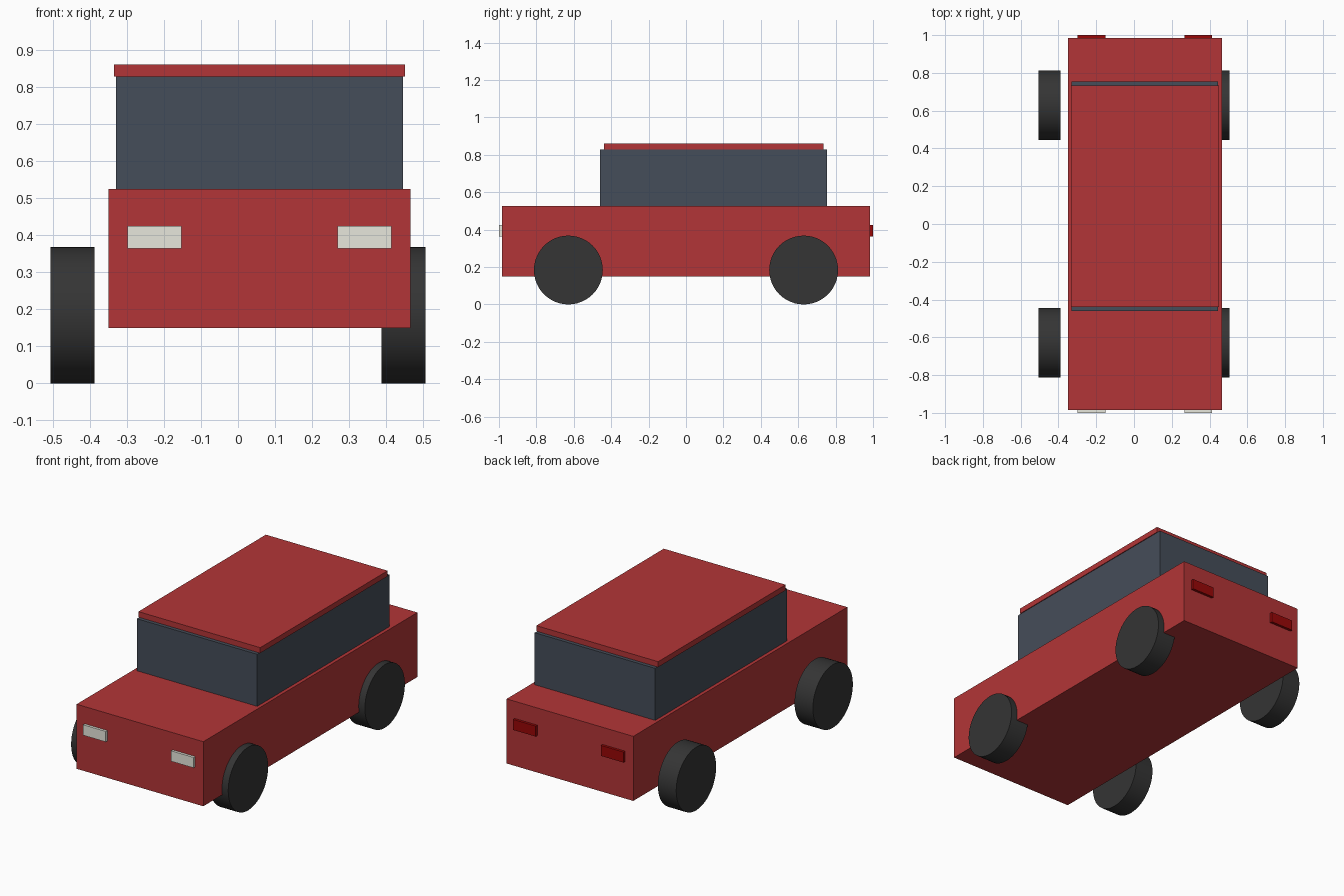
import bpy
import math

if "Cube" in bpy.data.objects:
    bpy.data.objects.remove(bpy.data.objects["Cube"])


def material(name, rgb):
    m = bpy.data.materials.new(name)
    m.diffuse_color = (*rgb, 1.0)
    m.use_nodes = True
    m.node_tree.nodes["Principled BSDF"].inputs["Base Color"].default_value = m.diffuse_color
    return m


PAINT = material("red_paint", (0.45, 0.036, 0.038))
GLASS = material("dark_glass", (0.06, 0.075, 0.1))
RUBBER = material("rubber", (0.035, 0.035, 0.035))
WHITE = material("headlight_white", (0.8, 0.8, 0.72))
RED = material("taillight_red", (0.32, 0.002, 0.002))


def box(name, x, y, z, mat):
    """Box spanning the given (min, max) ranges."""
    spans = (x, y, z)
    bpy.ops.mesh.primitive_cube_add(size=1, location=[(a + b) / 2 for a, b in spans])
    ob = bpy.context.object
    ob.name = name
    ob.scale = [b - a for a, b in spans]
    bpy.ops.object.transform_apply(location=False, rotation=False, scale=True)
    ob.data.materials.append(mat)


def wheel(name, x, y, radius=0.184, width=0.118):
    bpy.ops.mesh.primitive_cylinder_add(vertices=48, radius=radius, depth=width,
                                        location=(x, y, radius),
                                        rotation=(0, math.pi / 2, 0))
    ob = bpy.context.object
    ob.name = name
    ob.data.materials.append(RUBBER)
    bpy.ops.object.shade_smooth_by_angle(angle=math.radians(30))


# Body, cabin and roof sit off-centre to the right of the wheels
CX = 0.058


def across(half):
    return (CX - half, CX + half)


box("body", across(0.408), (-0.985, 0.985), (0.149, 0.525), PAINT)
box("cabin", across(0.388), (-0.46, 0.755), (0.525, 0.828), GLASS)
box("roof", across(0.3925), (-0.439, 0.734), (0.828, 0.86), PAINT)

# Wheels
for side, sx in (("left", -1), ("right", 1)):
    for end, sy in (("front", -1), ("rear", 1)):
        wheel(f"{end}_{side}_wheel", sx * 0.447, sy * 0.629)

# Head and tail lights
for side, sx in (("left", -1), ("right", 1)):
    c = CX + sx * 0.283
    span = (c - 0.073, c + 0.073)
    box(f"{side}_headlight", span, (-1.0, -0.97), (0.364, 0.425), WHITE)
    box(f"{side}_taillight", span, (0.97, 1.0), (0.364, 0.425), RED)
